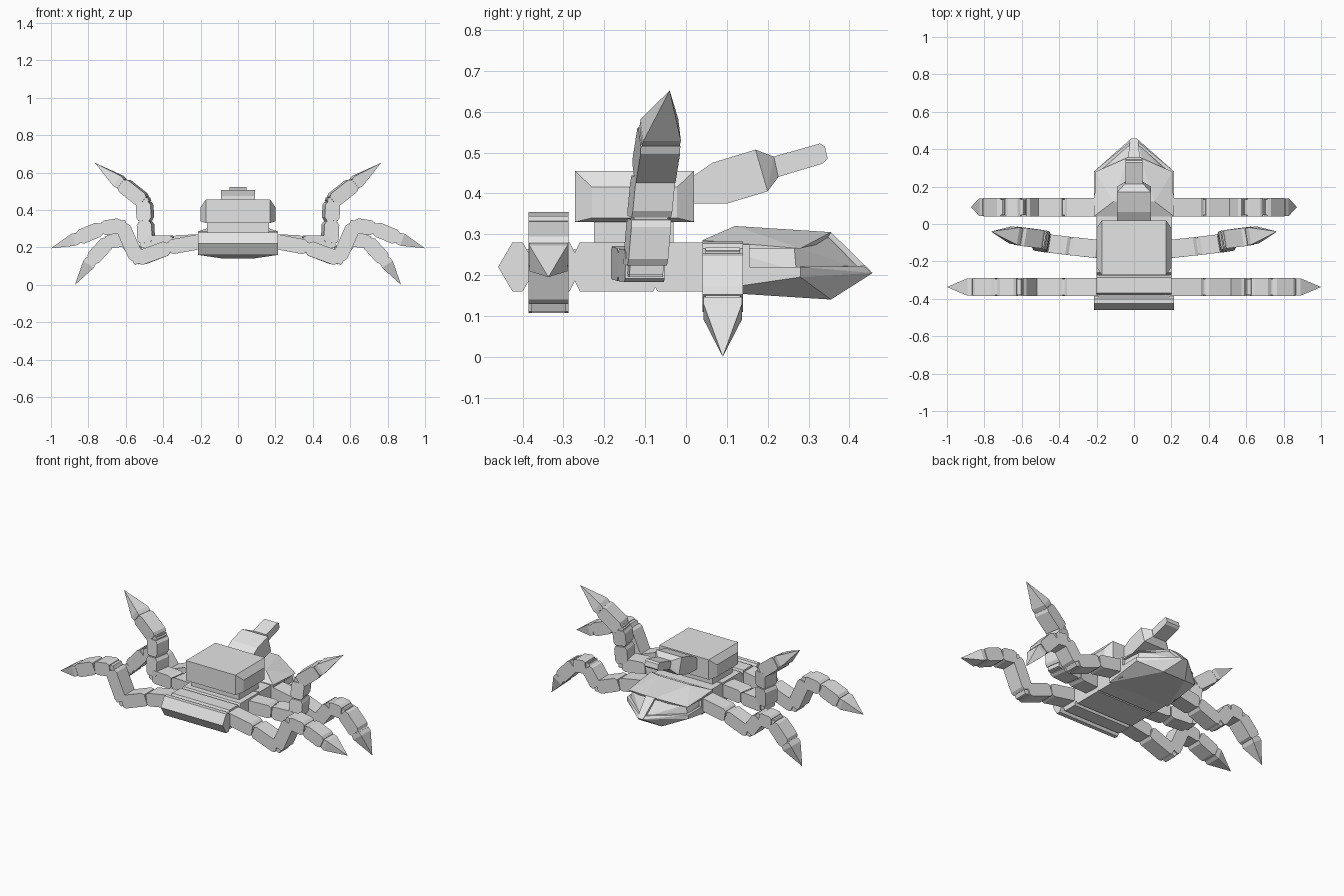
import bpy, bmesh, math
from mathutils import Vector

if "Cube" in bpy.data.objects:
    bpy.data.objects.remove(bpy.data.objects["Cube"])

grey = bpy.data.materials.new("light grey")
grey.diffuse_color = (0.78, 0.78, 0.78, 1)
grey.use_nodes = True
grey.node_tree.nodes["Principled BSDF"].inputs["Base Color"].default_value = grey.diffuse_color


def finish(bm, name):
    bmesh.ops.recalc_face_normals(bm, faces=bm.faces)
    me = bpy.data.meshes.new(name)
    bm.to_mesh(me)
    bm.free()
    me.materials.append(grey)
    ob = bpy.data.objects.new(name, me)
    bpy.context.collection.objects.link(ob)
    return ob


def add_hull(bm, pts):
    vs = [bm.verts.new(p) for p in pts]
    r = bmesh.ops.convex_hull(bm, input=vs)
    junk = [v for v in r["geom_interior"] if isinstance(v, bmesh.types.BMVert)]
    bmesh.ops.delete(bm, geom=junk, context='VERTS')


def hull(name, pts, mirror=False):
    """Convex solid; mirror adds the points at -x."""
    bm = bmesh.new()
    if mirror:
        pts = pts + [(-x, y, z) for x, y, z in pts if x > 0]
    add_hull(bm, pts)
    bmesh.ops.dissolve_limit(bm, angle_limit=0.01, verts=bm.verts, edges=bm.edges)
    return finish(bm, name)


def prism(name, profile, w):
    """Side profile (y, z) spanning x = -w..w."""
    return hull(name, [(w, y, z) for y, z in profile], True)


def block(name, w, y0, y1, z0, z1):
    return prism(name, [(y0, z0), (y1, z0), (y1, z1), (y0, z1)], w)


# --- hull modules: hexagonal bars joined by a spine
def hexbar(name, y0, y1, c, w, z0=0.16, z1=0.28):
    m = 0.22
    prism(name, [(y0, m), (y0 + c, z1), (y1 - c, z1), (y1, m), (y1 - c, z0), (y0 + c, z0)], w)


hexbar("front_bar", -0.46, -0.365, 0.035, 0.215)
hexbar("front_leg_mount", -0.40, -0.255, 0.03, 0.2)
hexbar("middle_module", -0.29, -0.05, 0.03, 0.2)
hexbar("rear_leg_mount", -0.1, 0.16, 0.03, 0.2)
block("spine", 0.19, -0.42, 0.1, 0.185, 0.262)

# --- turret
block("turret_neck", 0.165, -0.225, -0.03, 0.26, 0.34)
block("turret", 0.172, -0.272, 0.02, 0.33, 0.455)
for s, side in ((1, "right"), (-1, "left")):
    hull("turret_cheek_" + side,
         [(s * 0.172, y, z) for y in (-0.272, 0.02) for z in (0.33, 0.455)] +
         [(s * 0.2, y, z) for y in (-0.23, -0.022) for z in (0.34, 0.415)])

# --- gun, tilted up and pointing to the rear
prism("gun_housing", [(0.0, 0.375), (0.1, 0.375), (0.2, 0.405), (0.17, 0.507),
                      (0.065, 0.475), (0.0, 0.43)], 0.09)
hull("gun_collar", [(0.09, 0.2, 0.405), (0.09, 0.17, 0.507),
                    (0.048, 0.226, 0.44), (0.048, 0.215, 0.49)], True)
prism("gun_barrel", [(0.2, 0.435), (0.225, 0.44), (0.335, 0.473), (0.347, 0.485),
                     (0.34, 0.515), (0.328, 0.522), (0.2, 0.486)], 0.046)

# --- wedge-shaped cabin at the rear
hull("cabin_floor", [(0.215, 0.04, 0.16), (0.215, 0.04, 0.22), (0.215, 0.28, 0.22),
                     (0.215, 0.28, 0.195), (0.18, 0.15, 0.16), (0.08, 0.355, 0.14),
                     (0.025, 0.435, 0.222), (0.015, 0.457, 0.205)], True)
hull("cabin_roof", [(0.215, 0.04, 0.262), (0.215, 0.04, 0.285), (0.11, 0.12, 0.32),
                    (0.035, 0.355, 0.305), (0.205, 0.28, 0.265), (0.05, 0.34, 0.28)], True)
hull("cabin_window", [(0.2, 0.05, 0.21), (0.2, 0.05, 0.275), (0.2, 0.27, 0.21),
                      (0.185, 0.265, 0.27), (0.025, 0.425, 0.215), (0.04, 0.35, 0.292)], True)
hull("cabin_nose_strut", [(0.032, 0.355, 0.305), (0.032, 0.30, 0.27),
                          (0.02, 0.452, 0.21), (0.02, 0.36, 0.21)], True)
for s, side in ((1, "right"), (-1, "left")):
    hull("cabin_side_post_" + side,
         [(s * x, y, z) for x in (0.16, 0.215) for y in (0.04, 0.155) for z in (0.2, 0.275)])


# --- legs: chain of chamfered segments, linked by thin joints, ending in a spike
def leg(name, path, s, width=0.098, thick=0.08):
    bm = bmesh.new()
    pts = [Vector((s * x, y, z)) for x, y, z in path]
    across = (pts[-1] - pts[0])
    across.z = 0
    across = across.cross(Vector((0, 0, 1))).normalized()
    for i in range(len(pts) - 1):
        a, b = pts[i], pts[i + 1]
        d = (b - a).normalized()
        up = d.cross(across).normalized()
        ln = (b - a).length

        def ring(t, w, h):
            c = a + d * t
            return [c + across * (j * w / 2) + up * (k * h / 2) for j in (-1, 1) for k in (-1, 1)]
        if i == len(pts) - 2:
            add_hull(bm, ring(0, width * 0.95, thick * 0.75) + ring(0.025, width * 0.95, thick * 0.85) + [b])
        else:
            add_hull(bm, ring(-0.02, width * 0.85, thick * 0.65) + ring(ln + 0.02, width * 0.85, thick * 0.65))
            e = min(0.02, ln * 0.2)
            add_hull(bm, ring(0.003, width, thick * 0.75) + ring(e, width, thick) +
                     ring(ln - e, width, thick) + ring(ln - 0.003, width, thick * 0.75))
    finish(bm, name)


front = [(x, -0.337, z) for x, z in
         ((0.18, 0.235), (0.37, 0.2), (0.54, 0.138), (0.62, 0.318), (0.73, 0.302),
          (0.855, 0.25), (1.0, 0.195))]
rear = [(x, 0.09, z) for x, z in
        ((0.18, 0.235), (0.37, 0.2), (0.525, 0.14), (0.6, 0.245), (0.69, 0.235),
         (0.785, 0.13), (0.872, 0.0))]
middle = [(0.18, -0.135, 0.23), (0.34, -0.118, 0.225), (0.49, -0.1, 0.222),
          (0.495, -0.09, 0.34), (0.5, -0.08, 0.445), (0.62, -0.065, 0.54),
          (0.765, -0.04, 0.652)]
for s, side in ((1, "right"), (-1, "left")):
    leg("front_leg_" + side, front, s)
    leg("rear_leg_" + side, rear, s)
    leg("raised_middle_leg_" + side, middle, s)
